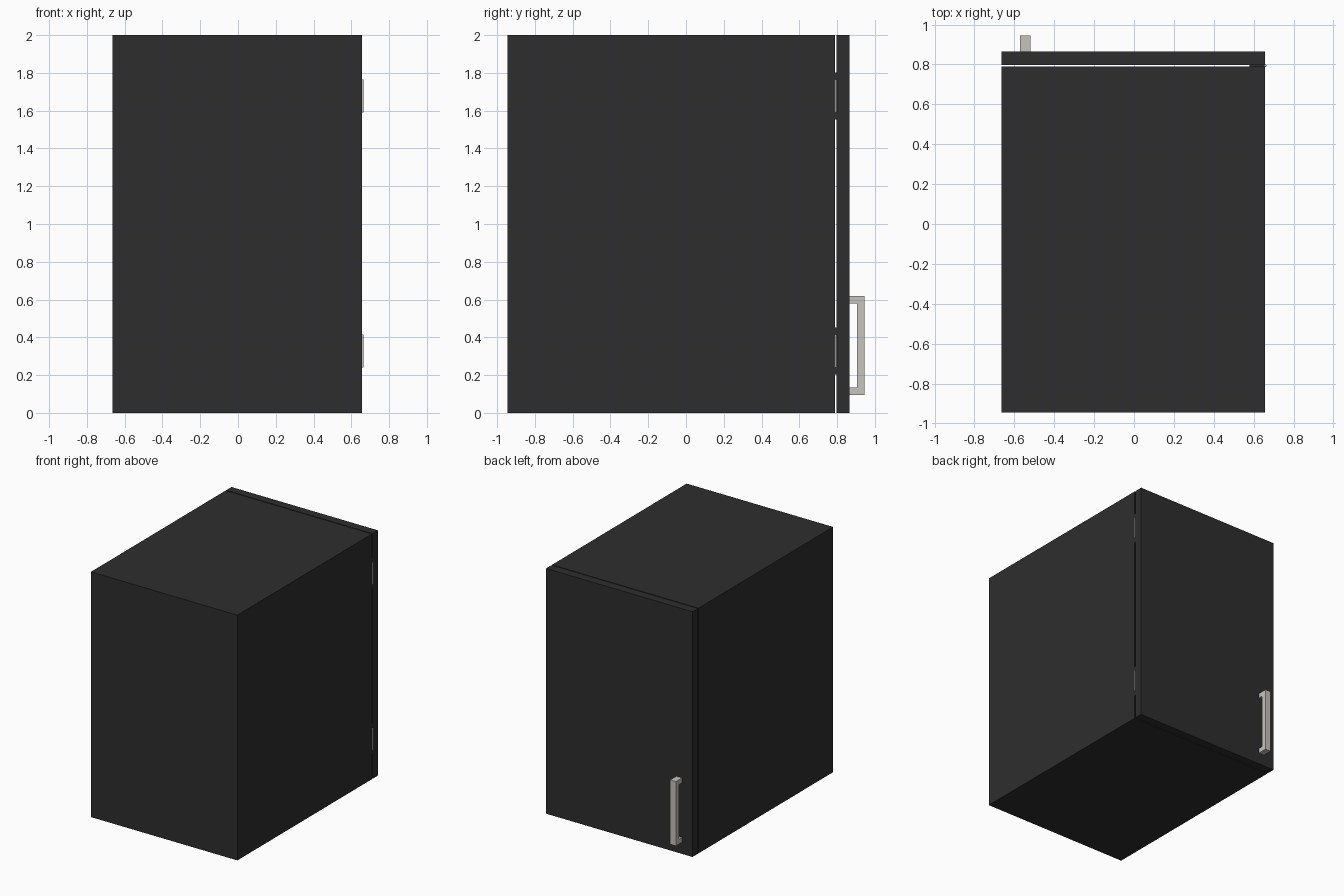
import bpy, bmesh
from mathutils import Matrix, Vector

if "Cube" in bpy.data.objects:
    bpy.data.objects.remove(bpy.data.objects["Cube"])


def material(name, rgb):
    m = bpy.data.materials.new(name)
    m.diffuse_color = (*rgb, 1)
    m.use_nodes = True
    m.node_tree.nodes["Principled BSDF"].inputs["Base Color"].default_value = m.diffuse_color
    return m


charcoal = material("charcoal", (0.027, 0.027, 0.027))
steel = material("brushed_steel", (0.56, 0.55, 0.51))


def finish(name, bm, mat):
    bmesh.ops.recalc_face_normals(bm, faces=bm.faces)
    mesh = bpy.data.meshes.new(name)
    bm.to_mesh(mesh)
    bm.free()
    mesh.materials.append(mat)
    ob = bpy.data.objects.new(name, mesh)
    bpy.context.collection.objects.link(ob)
    return ob


def box(name, lo, hi, mat):
    lo, hi = Vector(lo), Vector(hi)
    bm = bmesh.new()
    bmesh.ops.create_cube(bm, size=1, matrix=Matrix.Translation((lo + hi) / 2)
                          @ Matrix.Diagonal((*(hi - lo), 1)))
    return finish(name, bm, mat)


LEFT, RIGHT = -0.665, 0.656
GAP_A, GAP_B = 0.789, 0.797

# Cabinet body and the door, separated by a narrow gap
box("cabinet_body", (LEFT, -0.945, 0), (RIGHT, GAP_A, 2), charcoal)
box("door", (LEFT, GAP_B, 0), (RIGHT, 0.866, 2), charcoal)

# Hinges: a dark leaf inside the gap and a slim steel pin on the edge
for label, z in (("lower", 0.327), ("upper", 1.677)):
    box(label + "_hinge_leaf", (0.58, GAP_A, z - 0.125),
        (RIGHT - 0.001, GAP_B, z + 0.125), charcoal)
    bm = bmesh.new()
    bmesh.ops.create_cone(bm, cap_ends=True, segments=16, radius1=0.006,
                          radius2=0.006, depth=0.175,
                          matrix=Matrix.Translation((0.659, (GAP_A + GAP_B) / 2, z)))
    pin = finish(label + "_hinge_pin", bm, steel)
    for p in pin.data.polygons:
        p.use_smooth = len(p.vertices) == 4

# Handle: one U-shaped profile, extruded across its width
profile = [(0.866, 0.095), (0.945, 0.095), (0.945, 0.62), (0.866, 0.62),
           (0.866, 0.58), (0.906, 0.58), (0.906, 0.135), (0.866, 0.135)]
bm = bmesh.new()
face = bm.faces.new([bm.verts.new((-0.571, y, z)) for y, z in profile])
out = bmesh.ops.extrude_face_region(bm, geom=[face])
bmesh.ops.translate(bm, vec=(0.052, 0, 0),
                    verts=[g for g in out["geom"] if isinstance(g, bmesh.types.BMVert)])
finish("door_handle", bm, steel)
